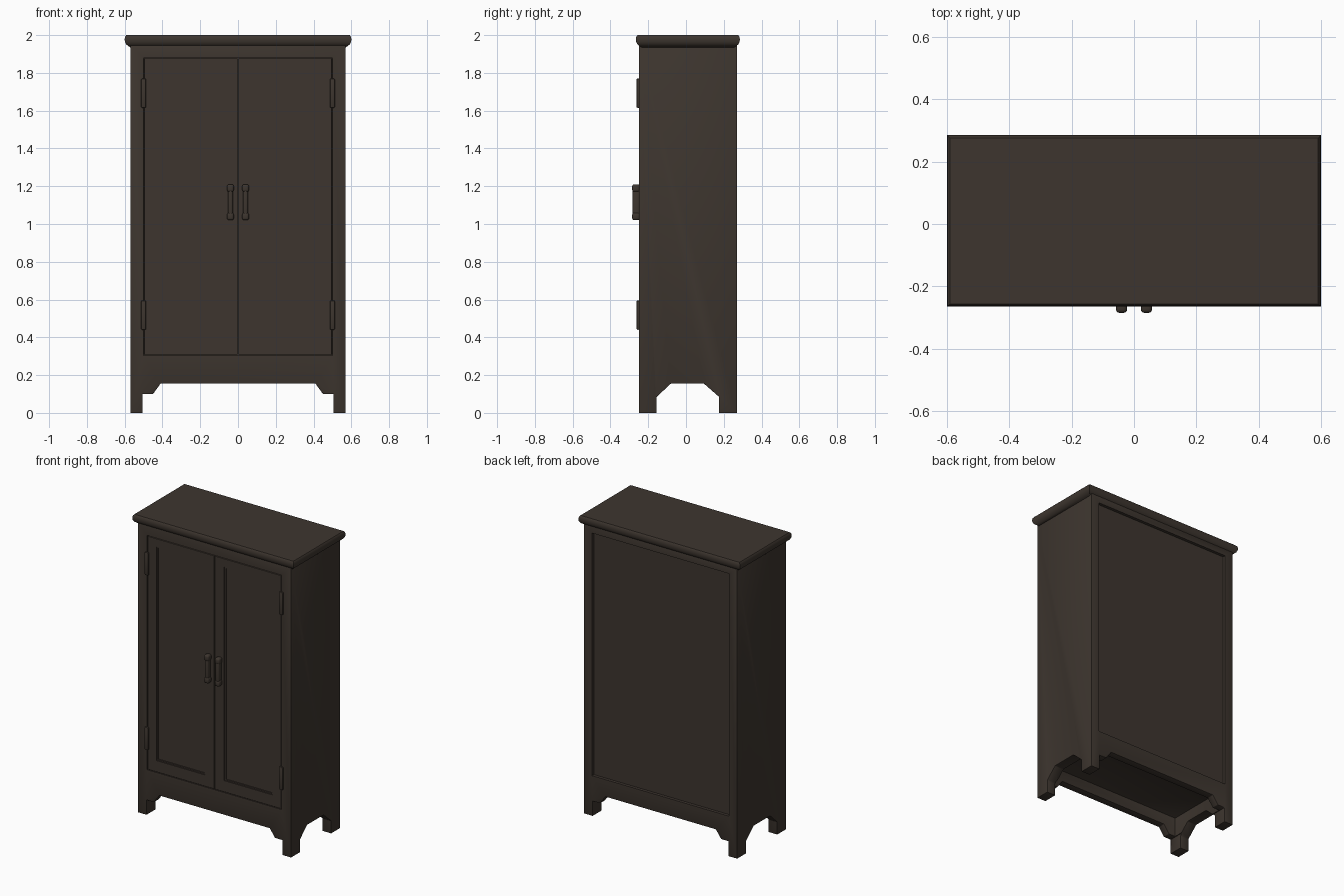
import bpy, bmesh
from mathutils import Vector

cube = bpy.data.objects.get("Cube")
if cube:
    bpy.data.objects.remove(cube, do_unlink=True)

wood = bpy.data.materials.new("dark_brown_wood")
wood.use_nodes = True
COLOUR = (0.047, 0.036, 0.028, 1)
wood.diffuse_color = COLOUR
wood.node_tree.nodes["Principled BSDF"].inputs["Base Color"].default_value = COLOUR
wood.node_tree.nodes["Principled BSDF"].inputs["Roughness"].default_value = 0.8


def finish(name, bm):
    bmesh.ops.recalc_face_normals(bm, faces=bm.faces)
    mesh = bpy.data.meshes.new(name)
    bm.to_mesh(mesh)
    bm.free()
    mesh.materials.append(wood)
    ob = bpy.data.objects.new(name, mesh)
    bpy.context.collection.objects.link(ob)
    return ob


def activate(ob):
    bpy.ops.object.select_all(action='DESELECT')
    ob.select_set(True)
    bpy.context.view_layer.objects.active = ob


def box(name, x, y, z):
    bm = bmesh.new()
    bmesh.ops.create_cube(bm, size=1)
    for v in bm.verts:
        v.co = [r[0] + (c + 0.5) * (r[1] - r[0]) for c, r in zip(v.co, (x, y, z))]
    return finish(name, bm)


def prism(name, profile, axis):
    """Extrude a 2D profile right through the cabinet along x or y."""
    bm = bmesh.new()
    place = lambda p, d: (d, p[0], p[1]) if axis == 'x' else (p[0], d, p[1])
    face = bm.faces.new([bm.verts.new(place(p, -1)) for p in profile])
    out = bmesh.ops.extrude_face_region(bm, geom=[face])
    for v in out["geom"]:
        if isinstance(v, bmesh.types.BMVert):
            v.co += Vector(place((0, 0), 2))
    return finish(name, bm)


def cut(ob, cutter):
    activate(ob)
    mod = ob.modifiers.new("cut", 'BOOLEAN')
    mod.operation, mod.solver, mod.object = 'DIFFERENCE', 'EXACT', cutter
    bpy.ops.object.modifier_apply(modifier=mod.name)
    bpy.data.objects.remove(cutter, do_unlink=True)


def bevel(ob, width, segments=2):
    activate(ob)
    mod = ob.modifiers.new("bevel", 'BEVEL')
    mod.width, mod.segments, mod.limit_method = width, segments, 'ANGLE'
    bpy.ops.object.modifier_apply(modifier=mod.name)


def smooth(ob):
    activate(ob)
    bpy.ops.object.shade_smooth_by_angle(angle=0.6)


# Carcass with bracket feet cut from one block
FRONT, BACK = -0.25, 0.27
carcass = box("carcass", (-0.57, 0.57), (FRONT, BACK), (0, 1.95))
half = [(0.505, -0.1), (0.505, 0.1), (0.45, 0.1), (0.41, 0.155)]
cut(carcass, prism("front_arch", half + [(-x, z) for x, z in reversed(half)], 'y'))
cut(carcass, prism("side_arch", [(-0.155, -0.1), (-0.155, 0.085), (-0.08, 0.155),
                                 (0.095, 0.155), (0.175, 0.085), (0.175, -0.1)], 'x'))
cut(carcass, box("underside_recess", (-0.5, 0.5), (-0.2, 0.22), (0.1, 0.23)))
bevel(carcass, 0.012)
cut(carcass, box("door_opening", (-0.5, 0.5), (FRONT - 0.1, FRONT + 0.03), (0.305, 1.88)))
cut(carcass, box("back_opening", (-0.51, 0.51), (BACK - 0.02, BACK + 0.1), (0.27, 1.9)))
smooth(carcass)

# Moulded top, lofted from rectangular rings of (height, inset)
bm = bmesh.new()
rings = []
for z, i in [(1.935, 0.03), (1.943, 0.018), (1.952, 0.007), (1.965, 0.001),
             (1.978, 0), (1.992, 0.002), (2.0, 0.009)]:
    x, y0, y1 = 0.6 - i, -0.265 + i, 0.285 - i
    rings.append([bm.verts.new(p) for p in
                  ((-x, y0, z), (x, y0, z), (x, y1, z), (-x, y1, z))])
for low, high in zip(rings, rings[1:]):
    for k in range(4):
        n = (k + 1) % 4
        bm.faces.new((low[k], low[n], high[n], high[k]))
bm.faces.new(rings[0])
bm.faces.new(rings[-1])
smooth(finish("moulded_top", bm))

for side, s in (("left", 1), ("right", -1)):
    span = lambda a, b: tuple(sorted((s * a, s * b)))

    # Door with a sunken panel inside a stepped moulding
    door = box(side + "_door", span(0.0015, 0.497), (FRONT, FRONT + 0.035), (0.308, 1.877))
    bevel(door, 0.002, 1)
    cut(door, box("panel_recess", span(0.072, 0.432), (FRONT - 0.1, FRONT + 0.006), (0.385, 1.82)))
    cut(door, box("panel_inner", span(0.08, 0.424), (FRONT - 0.1, FRONT + 0.012), (0.393, 1.812)))
    smooth(door)

    # Upright pull handle with collars at both ends
    handle = box(side + "_handle", span(0.027, 0.053), (-0.282, FRONT + 0.005), (1.025, 1.205))
    bevel(handle, 0.009, 3)
    smooth(handle)
    for place, z in (("lower", 1.02), ("upper", 1.17)):
        collar = box(f"{side}_handle_{place}_collar", span(0.022, 0.058),
                     (-0.285, FRONT + 0.005), (z, z + 0.04))
        bevel(collar, 0.011, 3)
        smooth(collar)

    # Hinges
    for place, z in (("lower", 0.44), ("upper", 1.615)):
        hinge = box(f"{side}_{place}_hinge", span(0.487, 0.513),
                    (-0.262, FRONT + 0.005), (z, z + 0.155))
        bevel(hinge, 0.006)
        smooth(hinge)
